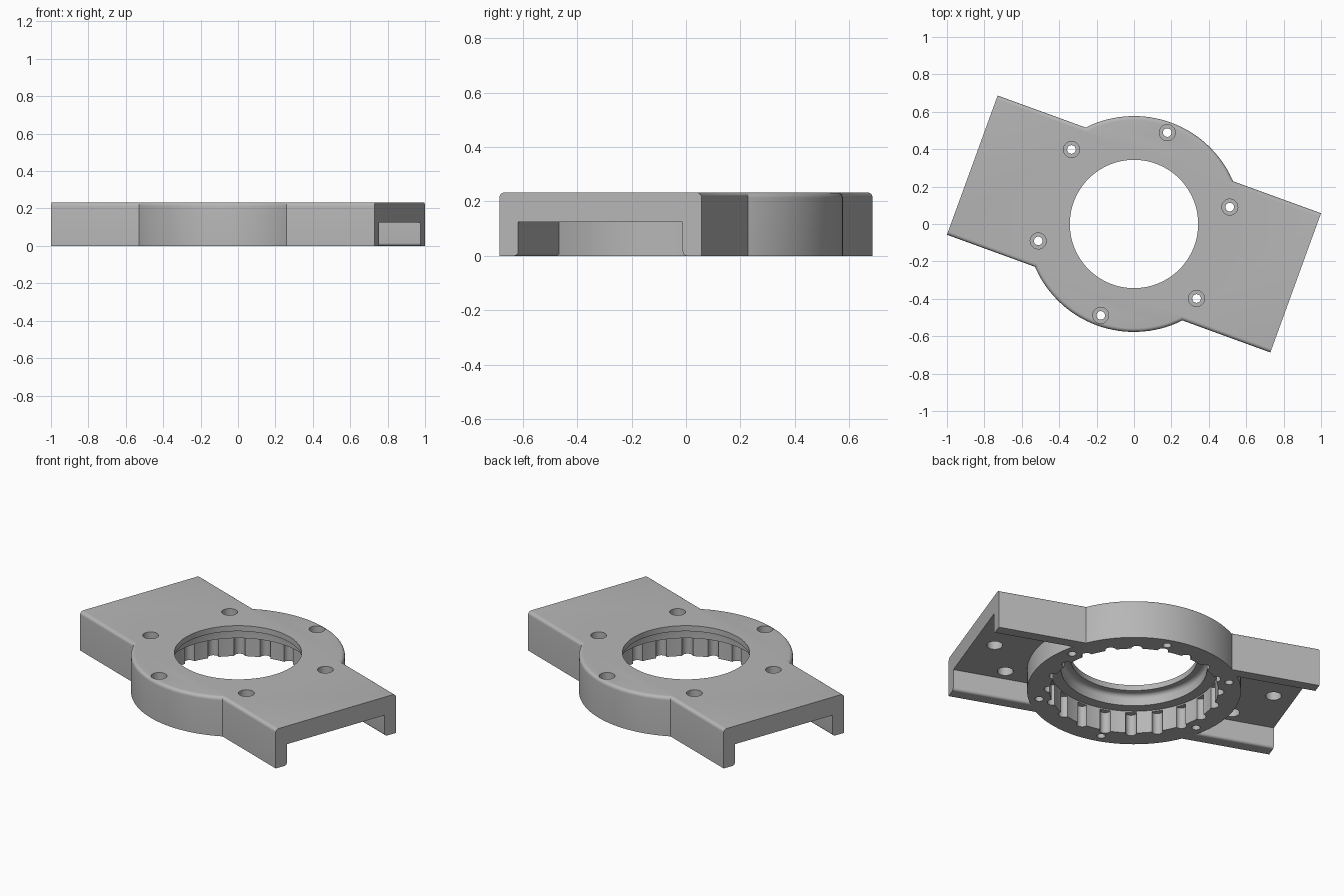
import bpy, bmesh
from math import sin, cos, pi, radians
from mathutils import Matrix

if "Cube" in bpy.data.objects:
    bpy.data.objects.remove(bpy.data.objects["Cube"])

HEIGHT, RING_R, SLOT_TOP, FILLET = 0.233, 0.577, 0.125, 0.02
HALF_LEN, HALF_WID, SLOT_HALF = 0.92, 0.396, 0.322
TILT = radians(-20)

grey = bpy.data.materials.new("plain grey")
grey.use_nodes = True
colour = (0.47, 0.47, 0.47, 1)
grey.diffuse_color = colour
grey.node_tree.nodes["Principled BSDF"].inputs["Base Color"].default_value = colour


def add_object(name, bm):
    bmesh.ops.recalc_face_normals(bm, faces=bm.faces)
    mesh = bpy.data.meshes.new(name)
    bm.to_mesh(mesh)
    bm.free()
    mesh.materials.append(grey)
    obj = bpy.data.objects.new(name, mesh)
    bpy.context.collection.objects.link(obj)
    return obj


def arc(cx, cy, r, start, end, steps=6):
    angles = [radians(start + (end - start) * i / steps) for i in range(steps + 1)]
    return [(cx + r * cos(a), cy + r * sin(a)) for a in angles]


def lathe(name, profile, sides=128):
    """Closed solid of revolution around z from (radius, height) points."""
    bm = bmesh.new()
    rings = [[bm.verts.new((r * cos(2 * pi * i / sides), r * sin(2 * pi * i / sides), z))
              for i in range(sides)] for r, z in profile]
    for low, high in zip(rings, rings[1:]):
        for i in range(sides):
            j = (i + 1) % sides
            bm.faces.new((low[i], low[j], high[j], high[i]))
    bm.faces.new(rings[0])
    bm.faces.new(rings[-1])
    return add_object(name, bm)


def pins(name, centres, radius, z0, z1, sides=24):
    """One mesh of separate upright cylinders."""
    bm = bmesh.new()
    for x, y in centres:
        bmesh.ops.create_cone(bm, cap_ends=True, segments=sides, radius1=radius, radius2=radius,
                              depth=z1 - z0, matrix=Matrix.Translation((x, y, (z0 + z1) / 2)))
    return add_object(name, bm)


def combine(target, tool, operation):
    mod = target.modifiers.new(operation.lower(), 'BOOLEAN')
    mod.object, mod.operation, mod.solver = tool, operation, 'EXACT'
    bpy.context.view_layer.objects.active = target
    bpy.ops.object.modifier_apply(modifier=mod.name)
    bpy.data.objects.remove(tool)


def circle(radius, count, start=0.0):
    return [(radius * cos(start + 2 * pi * i / count), radius * sin(start + 2 * pi * i / count))
            for i in range(count)]


# Channel-shaped bar with rounded upper edges and rounded inner feet
foot = 0.016
half = [(0, SLOT_TOP), (SLOT_HALF, SLOT_TOP)]
half += arc(SLOT_HALF + foot, foot, foot, 180, 270)
half += [(HALF_WID, 0)]
half += arc(HALF_WID - FILLET, HEIGHT - FILLET, FILLET, 0, 90)
outline = half + [(-y, z) for y, z in reversed(half[1:])]
bm = bmesh.new()
end = bm.faces.new([bm.verts.new((-HALF_LEN, y, z)) for y, z in outline])
side = bmesh.ops.extrude_face_region(bm, geom=[end])
bmesh.ops.translate(bm, vec=(2 * HALF_LEN, 0, 0),
                    verts=[v for v in side["geom"] if isinstance(v, bmesh.types.BMVert)])
housing = add_object("gear_housing", bm)

# Round ring body
ring = lathe("ring_body", [(RING_R, 0)] + arc(RING_R - FILLET, HEIGHT - FILLET, FILLET, 0, 90))
combine(housing, ring, 'UNION')

# Stepped centre bore: wide toothed chamber, bearing seat, top lip
ledge, lip = 0.135, 0.2
bore = [(0.455, -0.1), (0.455, ledge), (0.394, ledge)]
bore += arc(0.369, lip - 0.025, 0.025, 0, 90)
bore += [(0.343, lip), (0.343, HEIGHT + 0.1)]
combine(housing, lathe("bore_cutter", bore), 'DIFFERENCE')

# Roller pockets around the chamber wall
combine(housing, pins("pocket_cutter", circle(0.455, 20), 0.03, -0.1, ledge - 0.008), 'DIFFERENCE')

# Counterbored screw holes through the ring
bolts = circle(0.52, 6, radians(10) - TILT)
combine(housing, pins("screw_cutter", bolts, 0.023, -0.1, HEIGHT + 0.1), 'DIFFERENCE')
combine(housing, pins("head_cutter", bolts, 0.043, HEIGHT - 0.08, HEIGHT + 0.1), 'DIFFERENCE')

# Blind holes in the slot ceilings
blind = [(s * x, y) for s in (-1, 1) for x, y in ((0.80, 0), (0.65, 0.245), (0.65, -0.245))]
combine(housing, pins("blind_cutter", blind, 0.043, 0.05, 0.19), 'DIFFERENCE')

# Turn into place and shade
housing.data.transform(Matrix.Rotation(TILT, 4, 'Z'))
bpy.ops.object.select_all(action='DESELECT')
housing.select_set(True)
bpy.context.view_layer.objects.active = housing
bpy.ops.object.shade_smooth_by_angle(angle=radians(30))
